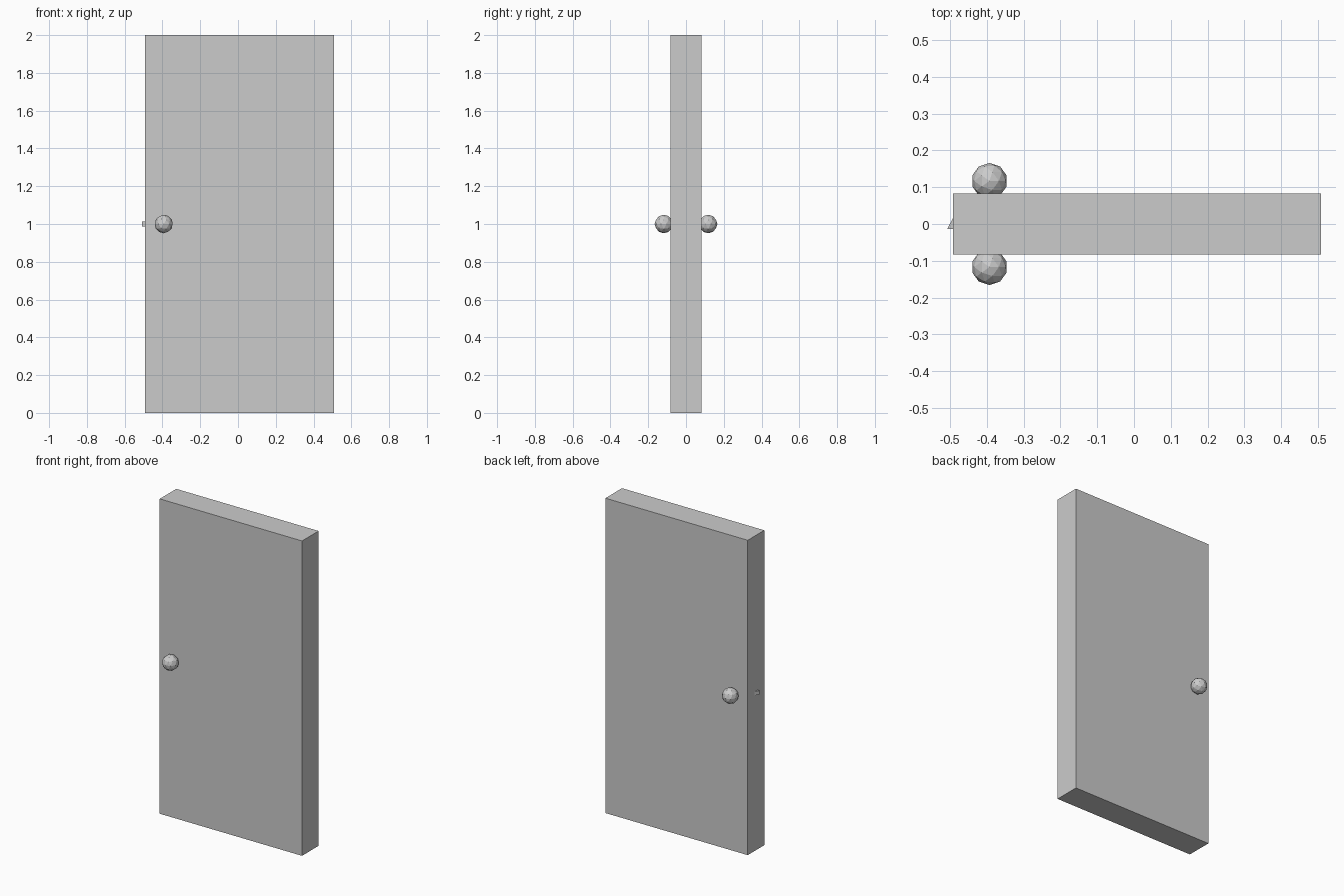
import bpy, bmesh

if "Cube" in bpy.data.objects:
    bpy.data.objects.remove(bpy.data.objects["Cube"])

def finish(name, bm):
    bmesh.ops.recalc_face_normals(bm, faces=bm.faces)
    mesh = bpy.data.meshes.new(name)
    bm.to_mesh(mesh)
    bm.free()
    obj = bpy.data.objects.new(name, mesh)
    bpy.context.collection.objects.link(obj)
    return obj

# Door slab
bm = bmesh.new()
bmesh.ops.create_cube(bm, size=1)
bmesh.ops.scale(bm, vec=(1.0, 0.166, 2.0), verts=bm.verts)
bmesh.ops.translate(bm, vec=(0.008, 0, 1.0), verts=bm.verts)
finish("door_slab", bm)

# Faceted knobs on both faces
for name, side in (("front_knob", -1), ("back_knob", 1)):
    bm = bmesh.new()
    bmesh.ops.create_icosphere(bm, subdivisions=2, radius=0.049)
    knob = finish(name, bm)
    knob.location = (-0.393, side * 0.117, 1.0)

# Wedge latch bolt: triangular profile extruded upward
bm = bmesh.new()
profile = [(-0.508, -0.014), (-0.485, -0.014), (-0.485, 0.03)]
face = bm.faces.new([bm.verts.new((x, y, 0.988)) for x, y in profile])
ext = bmesh.ops.extrude_face_region(bm, geom=[face], use_keep_orig=True)
top = [v for v in ext["geom"] if isinstance(v, bmesh.types.BMVert)]
bmesh.ops.translate(bm, vec=(0, 0, 0.024), verts=top)
finish("latch_bolt", bm)
